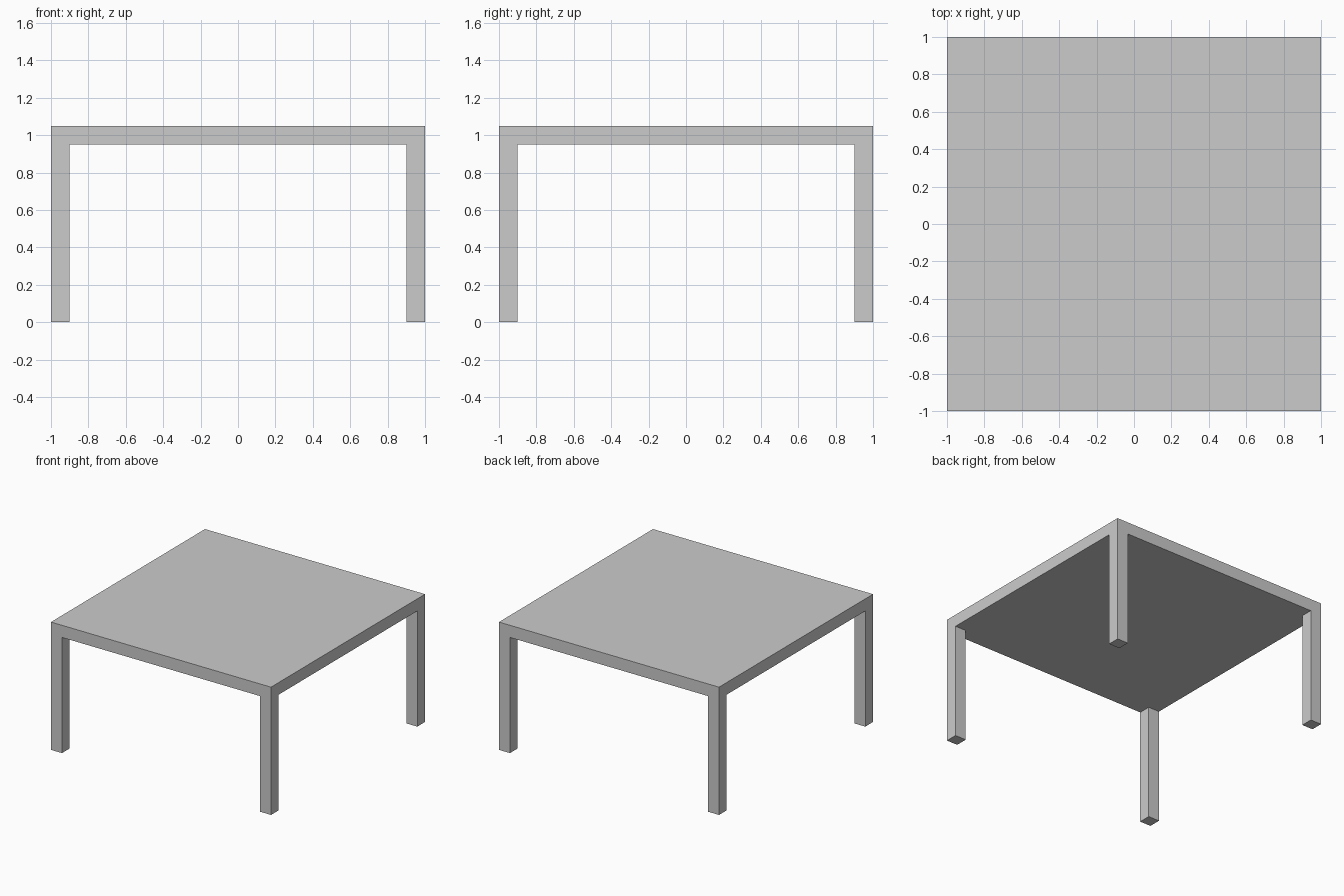
import bpy

if "Cube" in bpy.data.objects:
    bpy.data.objects.remove(bpy.data.objects["Cube"])

TOP_Z, UNDERSIDE_Z, LEG = 1.05, 0.95, 0.10


def box(name, low, high):
    """Add a box spanning two opposite corners."""
    centre = [(a + b) / 2 for a, b in zip(low, high)]
    size = [b - a for a, b in zip(low, high)]
    bpy.ops.mesh.primitive_cube_add(size=1, location=centre)
    obj = bpy.context.object
    obj.name = name
    obj.scale = size
    bpy.ops.object.transform_apply(location=False, rotation=False, scale=True)
    return obj


# Square tabletop slab
box("tabletop", (-1, -1, UNDERSIDE_Z), (1, 1, TOP_Z))

# Four square legs, flush with the corners
for y_name, sy in (("front", -1), ("back", 1)):
    for x_name, sx in (("left", -1), ("right", 1)):
        x = sx * (1 - LEG / 2)
        y = sy * (1 - LEG / 2)
        box(f"{y_name}_{x_name}_leg",
            (x - LEG / 2, y - LEG / 2, 0),
            (x + LEG / 2, y + LEG / 2, UNDERSIDE_Z))
